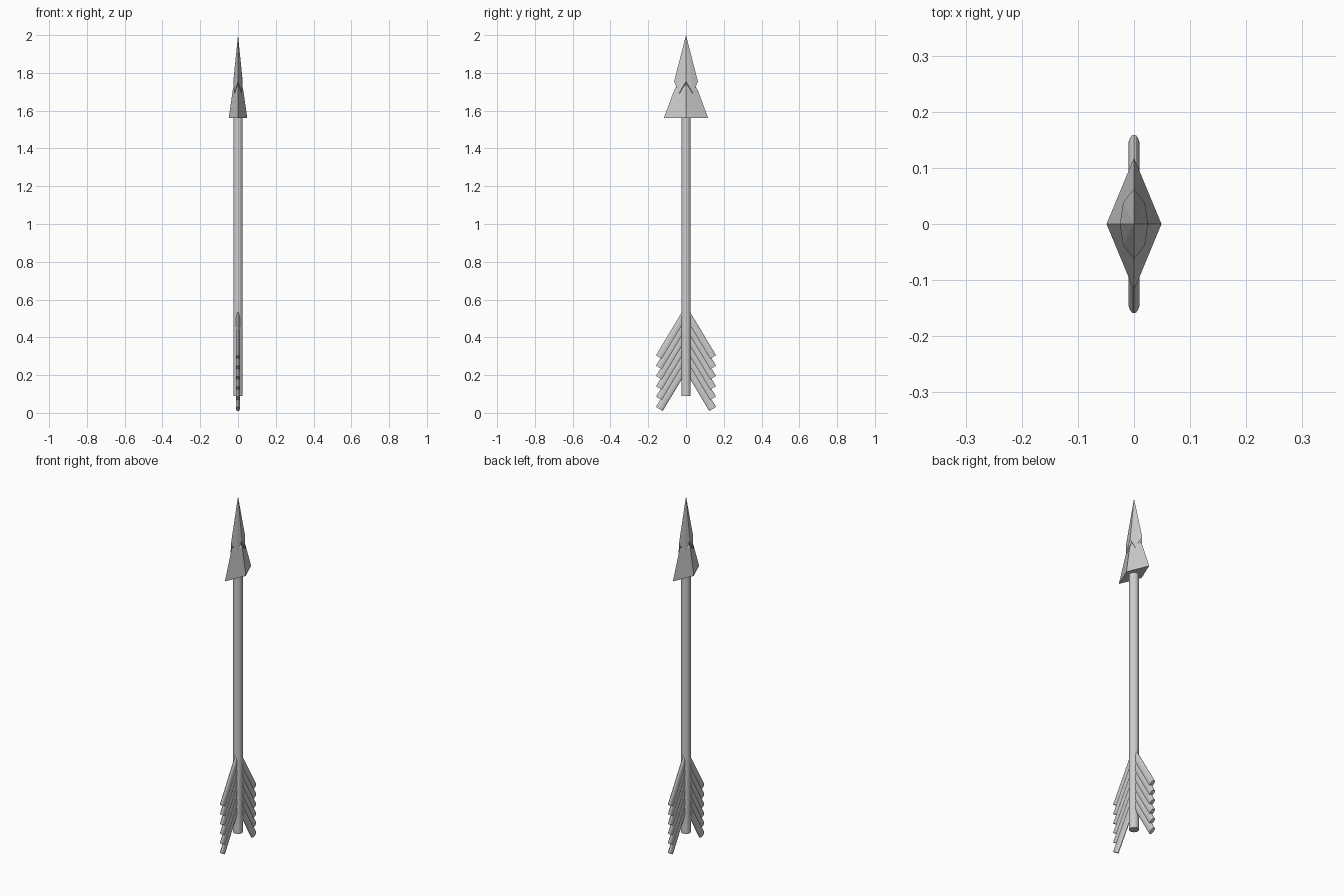
import bpy, bmesh, math
from mathutils import Vector, Matrix

if "Cube" in bpy.data.objects:
    bpy.data.objects.remove(bpy.data.objects["Cube"])


def make_object(name, bm):
    bmesh.ops.recalc_face_normals(bm, faces=bm.faces)
    me = bpy.data.meshes.new(name)
    bm.to_mesh(me)
    bm.free()
    ob = bpy.data.objects.new(name, me)
    bpy.context.collection.objects.link(ob)
    return ob


def loft(name, rings):
    """Bridge rings of equal point count and cap both ends."""
    bm = bmesh.new()
    rows = [[bm.verts.new(p) for p in r] for r in rings]
    n = len(rows[0])
    for a, b in zip(rows, rows[1:]):
        for i in range(n):
            j = (i + 1) % n
            bm.faces.new((a[i], a[j], b[j], b[i]))
    bm.faces.new(rows[0])
    bm.faces.new(rows[-1])
    return make_object(name, bm)


def diamond(x, y, z):
    return [(x, 0, z), (0, y, z), (-x, 0, z), (0, -y, z)]


# Shaft
bm = bmesh.new()
bmesh.ops.create_cone(bm, cap_ends=True, segments=16, radius1=0.025, radius2=0.025,
                      depth=1.50, matrix=Matrix.Translation((0, 0, 0.84)))
make_object("shaft", bm)

# Lower arrowhead: diamond-based barb block
loft("head_base", [diamond(0.049, 0.118, 1.56), diamond(0.027, 0.06, 1.715),
                   diamond(0.012, 0.03, 1.75)])

# Upper arrowhead: spike whose lower rim zigzags over the block
bm = bmesh.new()
rim = []
for i in range(8):
    a = i * math.pi / 4
    if i % 2:
        p = (math.copysign(0.0195, math.cos(a)), math.copysign(0.038, math.sin(a)), 1.69)
    else:
        p = (0.025 * math.cos(a), 0.063 * math.sin(a), 1.755)
    rim.append(bm.verts.new(p))
tip = bm.verts.new((0, 0, 2.0))
core = bm.verts.new((0, 0, 1.72))
for i in range(8):
    j = (i + 1) % 8
    bm.faces.new((rim[i], rim[j], tip))
    bm.faces.new((rim[j], rim[i], core))
make_object("head_spike", bm)

# Fletching: flattened rods swept down and outward on both sides
COUNT, PITCH, LENGTH = 6, 0.0546, 0.29
for side, label in ((1, "right"), (-1, "left")):
    bm = bmesh.new()
    axis = Vector((0, side * 0.515, -0.857))
    for k in range(COUNT):
        end = Vector((0, side * 0.141, 0.294 - k * PITCH))
        mid = end - axis * LENGTH / 2
        rot = Vector((0, 0, 1)).rotation_difference(axis).to_matrix().to_4x4()
        mat = Matrix.Translation(mid) @ rot @ Matrix.Diagonal((0.01, 0.021, 1, 1))
        bmesh.ops.create_cone(bm, cap_ends=True, segments=16, radius1=1, radius2=1,
                              depth=LENGTH, matrix=mat)
    make_object("fletching_" + label, bm)
